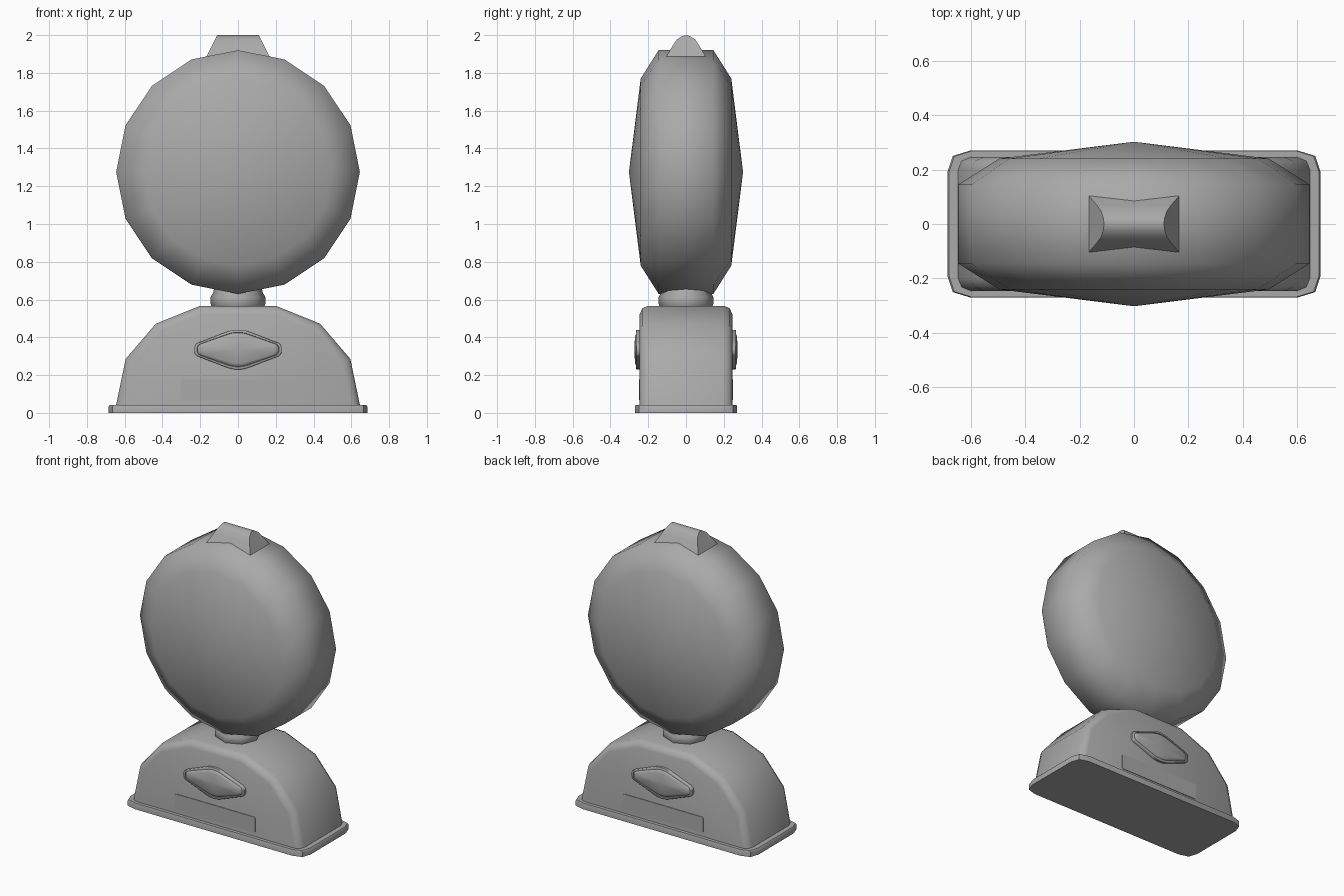
import bpy, bmesh
from math import sin, cos, pi, radians

if "Cube" in bpy.data.objects:
    bpy.data.objects.remove(bpy.data.objects["Cube"])

grey = bpy.data.materials.new("dark_grey")
grey.diffuse_color = (.4, .4, .4, 1)
grey.use_nodes = True
grey.node_tree.nodes["Principled BSDF"].inputs["Base Color"].default_value = grey.diffuse_color


def finish(name, bm, angle):
    bmesh.ops.recalc_face_normals(bm, faces=bm.faces)
    me = bpy.data.meshes.new(name)
    bm.to_mesh(me)
    bm.free()
    me.materials.append(grey)
    ob = bpy.data.objects.new(name, me)
    bpy.context.collection.objects.link(ob)
    bpy.ops.object.select_all(action='DESELECT')
    ob.select_set(True)
    bpy.context.view_layer.objects.active = ob
    bpy.ops.object.shade_smooth_by_angle(angle=radians(angle))
    return ob


def loft(name, rings, angle=35, fans=(None, None)):
    """Skin equal-length rings; close ends with an n-gon or a fan to an apex."""
    bm = bmesh.new()
    vs = [[bm.verts.new(p) for p in r] for r in rings]
    n = len(vs[0])
    for a, b in zip(vs, vs[1:]):
        for i in range(n):
            j = (i + 1) % n
            bm.faces.new((a[i], a[j], b[j], b[i]))
    for ring, apex in zip((vs[0], vs[-1]), fans):
        if apex:
            v = bm.verts.new(apex)
            for i in range(n):
                bm.faces.new((ring[i], ring[(i + 1) % n], v))
        else:
            bm.faces.new(ring)
    return finish(name, bm, angle)


def circle(n, r):
    return [(r * cos(2 * pi * i / n), r * sin(2 * pi * i / n)) for i in range(n)]


def four_way(quarter):
    """Mirror a first-quadrant outline (from +x towards +y) into a closed loop."""
    q = quarter
    return (q + [(-x, y) for x, y in reversed(q)]
            + [(-x, -y) for x, y in q] + [(x, -y) for x, y in reversed(q)])


# Floor plate with clipped corners
plan = four_way([(.685, .19), (.665, .25), (.6, .27)])
loft("floor_plate", [[(x * s, y * s, z) for x, y in plan]
                     for z, s in ((0, 1), (.034, 1), (.042, .992))])

# Arched base body with rounded front and back edges
half = [(.65, .02), (.595, .285), (.435, .472), (.2, .567)]
arch = half + [(-x, z) for x, z in reversed(half)]
bm = bmesh.new()
front = bm.faces.new([bm.verts.new((x, -.245, z)) for x, z in arch])
ext = bmesh.ops.extrude_face_region(bm, geom=[front], use_keep_orig=True)
for v in ext["geom"]:
    if isinstance(v, bmesh.types.BMVert):
        v.co.y = .245
rim = [e for e in bm.edges
       if abs(e.verts[0].co.y - e.verts[1].co.y) < .01
       and max(v.co.z for v in e.verts) > .03]
bmesh.ops.bevel(bm, geom=rim, offset=.045, segments=2, profile=.5, affect='EDGES')
finish("base_body", bm, 50)

# Label panel, running through the body so it shows on both sides
panel = four_way([(.305, .043), (.302, .05), (.295, .054)])
loft("label_panel", [[(x, y, z + .122) for x, z in panel] for y in (-.249, .249)])

# Raised diamond badges, front and back
diamond = four_way([(.231, .012), (.225, .026), (.212, .036),
                    (.06, .094), (.035, .102), (.012, .105)])
steps = ((.24, 0), (.262, 0), (.265, .004), (.265, .014),
         (.259, .016), (.264, .020), (.270, .034))
for side, label in ((-1, "front"), (1, "back")):
    rings = [[(x * (1 - d / .23), side * y, .335 + z * (1 - d / .105))
              for x, z in diamond] for y, d in steps]
    loft(label + "_badge", rings, 50, (None, (0, side * .274, .335)))

# Swivel neck
loft("neck", [[(x, y, z) for x, y in circle(8, r)]
              for z, r in ((.56, .138), (.58, .146), (.61, .146), (.64, .13), (.70, .12))], 60)

# Faceted lamp lens with shallow cone faces
lens = ((-.24, .495), (-.145, .645), (.145, .645), (.24, .495))
loft("lamp_lens", [[(x, y, 1.275 + z) for x, z in circle(16, r)] for y, r in lens],
     60, ((0, -.302, 1.275), (0, .302, 1.275)))

# Top cap with sloping ends
right = [(.105, 1.885), (.07, 1.945), (.048, 1.977), (.022, 1.994)]
section = right + [(0, 2.0)] + [(-y, z) for y, z in reversed(right)]
loft("top_cap", [[(s * (.167 - (z - 1.885) * .5), y, z) for y, z in section]
                 for s in (-1, 1)], 40)
